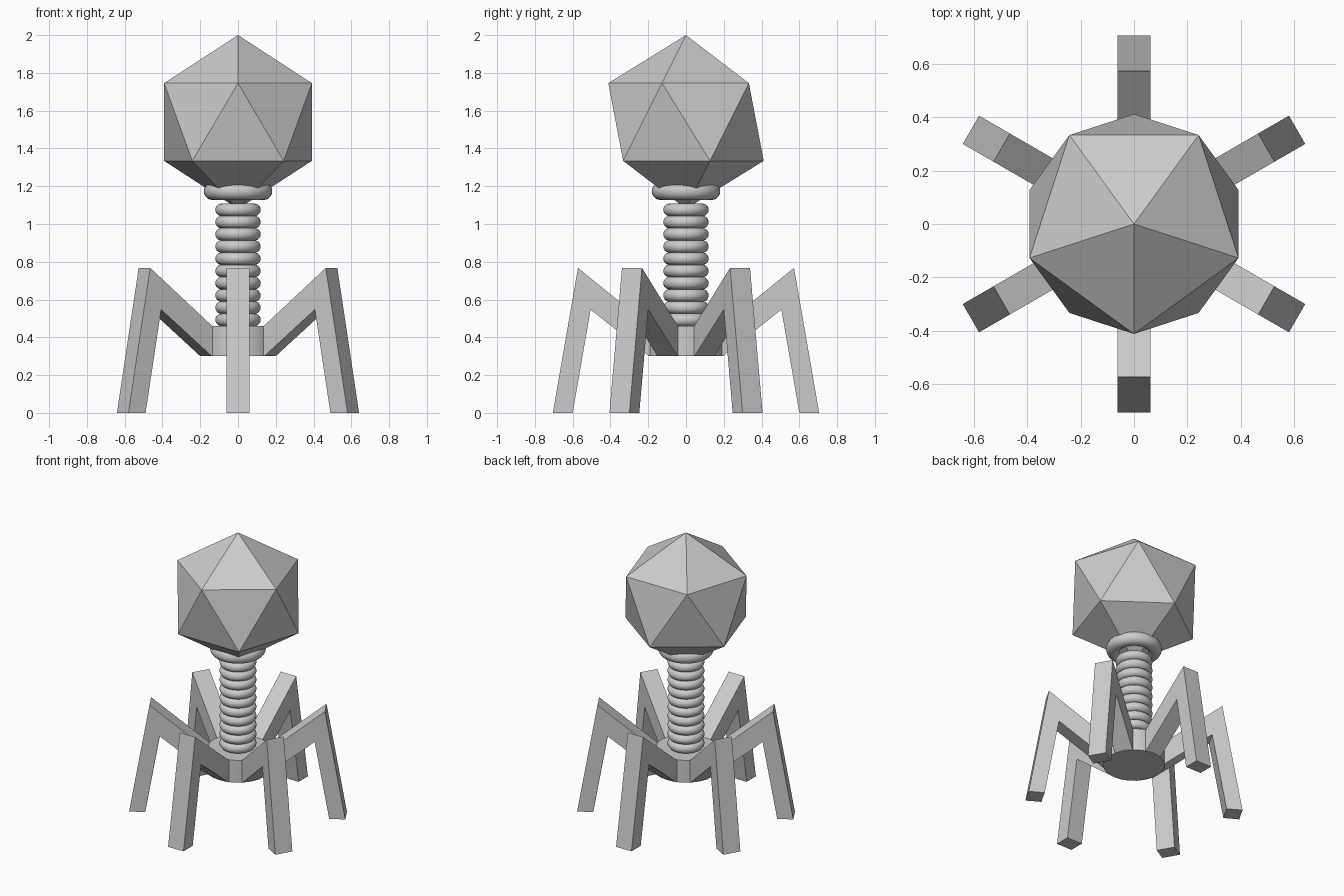
import bpy
import bmesh
from math import radians, cos, sin

default = bpy.data.objects.get("Cube")
if default:
    bpy.data.objects.remove(default, do_unlink=True)

GREY = (0.6, 0.6, 0.6, 1.0)
grey = bpy.data.materials.new("plain_grey")
grey.use_nodes = True
grey.diffuse_color = GREY
grey.node_tree.nodes["Principled BSDF"].inputs["Base Color"].default_value = GREY


def finish(name, smooth=False):
    ob = bpy.context.object
    ob.name = ob.data.name = name
    ob.data.materials.append(grey)
    if smooth:
        bpy.ops.object.shade_smooth_by_angle(angle=radians(35))
    return ob


def torus(name, z, major, minor):
    bpy.ops.mesh.primitive_torus_add(location=(0, 0, z), major_radius=major, minor_radius=minor,
                                     major_segments=48, minor_segments=20)
    return finish(name, True)


def cylinder(name, radius, low, high):
    bpy.ops.mesh.primitive_cylinder_add(vertices=48, radius=radius, depth=high - low,
                                        location=(0, 0, (low + high) / 2))
    return finish(name, True)


# Faceted head, with an upper corner pointing to the front
bpy.ops.mesh.primitive_ico_sphere_add(subdivisions=1, radius=0.46, location=(0, 0, 1.54),
                                      rotation=(0, 0, radians(-90)))
finish("head")

# Collar, ringed tail and its core
torus("collar", 1.173, 0.135, 0.046)
RING_COUNT, PITCH = 10, 0.0647
for i in range(RING_COUNT):
    torus(f"tail_ring_{i + 1}", 1.075 - i * PITCH, 0.087, 0.033)
cylinder("tail_core", 0.075, 0.44, 1.08)

# Base plate
cylinder("base_plate", 0.2, 0.3, 0.46)

# Bent leg outline as (distance from axis, height)
LEG_PROFILE = [(0.15, 0.45), (0.19, 0.458), (0.572, 0.768), (0.705, 0.0),
               (0.6, 0.0), (0.505, 0.547), (0.195, 0.3), (0.15, 0.305)]
LEG_WIDTH = 0.122


def leg(name, angle):
    c, s = cos(angle), sin(angle)
    bm = bmesh.new()
    w = LEG_WIDTH / 2
    face = bm.faces.new([bm.verts.new((r * c - w * s, r * s + w * c, z))
                         for r, z in LEG_PROFILE])
    side = bmesh.ops.extrude_face_region(bm, geom=[face])["geom"]
    moved = [v for v in side if isinstance(v, bmesh.types.BMVert)]
    bmesh.ops.translate(bm, verts=moved, vec=(LEG_WIDTH * s, -LEG_WIDTH * c, 0))
    bmesh.ops.recalc_face_normals(bm, faces=bm.faces)
    mesh = bpy.data.meshes.new(name)
    bm.to_mesh(mesh)
    bm.free()
    mesh.materials.append(grey)
    bpy.context.collection.objects.link(bpy.data.objects.new(name, mesh))


# Six legs, evenly spaced
for i in range(6):
    leg(f"leg_{i + 1}", radians(30 + 60 * i))
